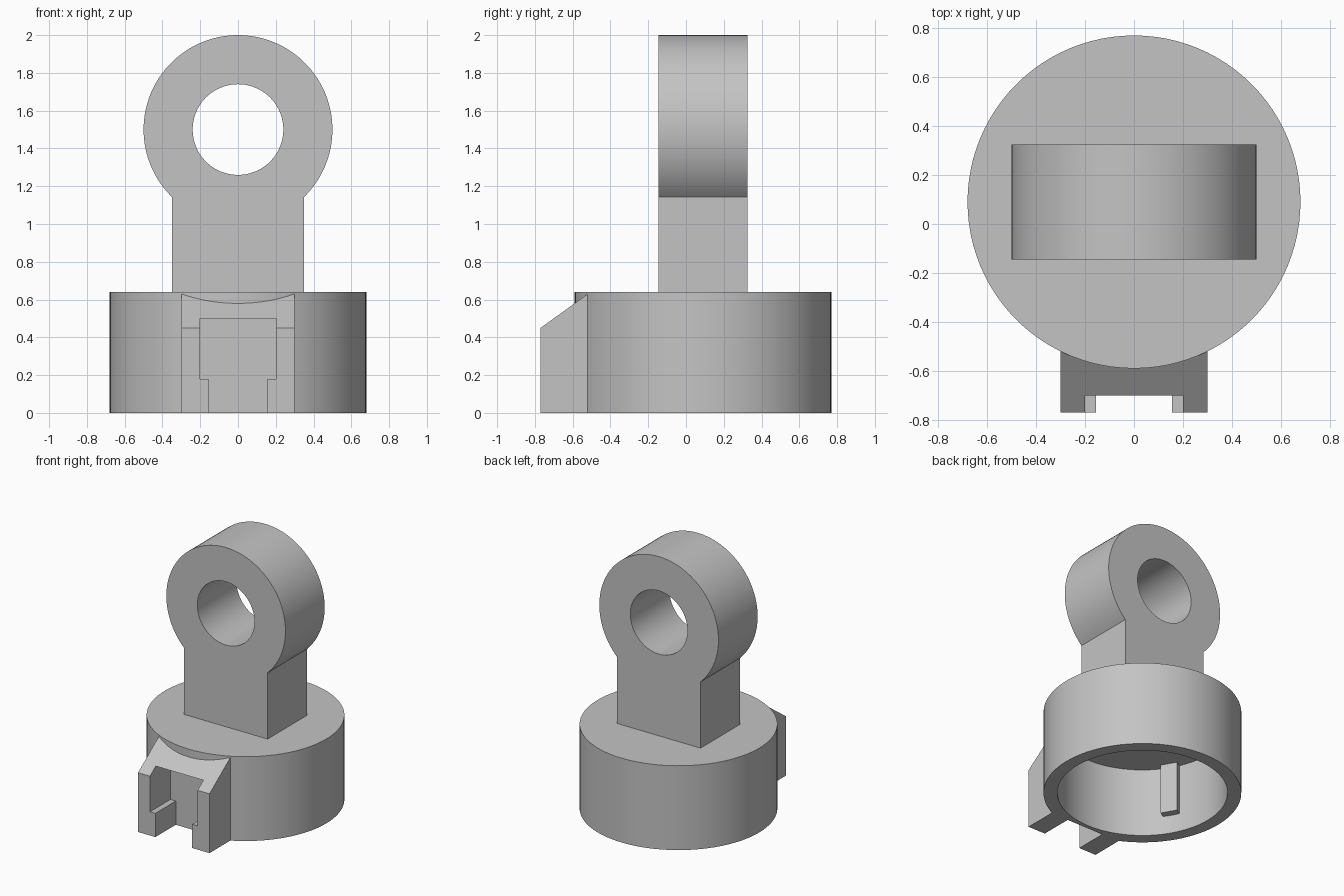
import bpy, bmesh, math
from mathutils import Matrix, Vector

if "Cube" in bpy.data.objects:
    bpy.data.objects.remove(bpy.data.objects["Cube"], do_unlink=True)

grey = bpy.data.materials.new("light_grey")
grey.use_nodes = True
tone = (0.55, 0.55, 0.55, 1)
grey.diffuse_color = tone
grey.node_tree.nodes["Principled BSDF"].inputs["Base Color"].default_value = tone

AXIS_Y = 0.09          # cap axis
OUTER, INNER, TOP, CEILING = 0.68, 0.585, 0.64, 0.52


def finish(bm, name, helper=False):
    bmesh.ops.recalc_face_normals(bm, faces=bm.faces)
    mesh = bpy.data.meshes.new(name)
    bm.to_mesh(mesh)
    bm.free()
    obj = bpy.data.objects.new(name, mesh)
    bpy.context.collection.objects.link(obj)
    mesh.materials.append(grey)
    obj.hide_render = helper
    return obj


def extrude(name, points, direction, helper=False):
    """Solid made by sweeping a flat outline along a vector."""
    bm = bmesh.new()
    face = bm.faces.new([bm.verts.new(p) for p in points])
    swept = bmesh.ops.extrude_face_region(bm, geom=[face], use_keep_orig=True)["geom"]
    moved = [v for v in swept if isinstance(v, bmesh.types.BMVert)]
    bmesh.ops.translate(bm, verts=moved, vec=Vector(direction))
    return finish(bm, name, helper)


def box(name, low, high, helper=False):
    (x0, y0, z0), (x1, y1, z1) = low, high
    outline = [(x0, y0, z0), (x1, y0, z0), (x1, y1, z0), (x0, y1, z0)]
    return extrude(name, outline, (0, 0, z1 - z0), helper)


def arc(radius, start, end, count):
    for i in range(count):
        a = math.radians(start + (end - start) * i / (count - 1))
        yield radius * math.cos(a), radius * math.sin(a)


def circle(radius, count=96):
    return list(arc(radius, 0, 360 - 360 / count, count))


def cut(obj, cutters):
    for cutter in cutters:
        mod = obj.modifiers.new("cut", "BOOLEAN")
        mod.operation, mod.solver, mod.object = "DIFFERENCE", "EXACT", cutter
    bpy.context.view_layer.objects.active = obj
    for mod in list(obj.modifiers):
        bpy.ops.object.modifier_apply(modifier=mod.name)


def smooth(obj):
    bpy.ops.object.select_all(action="DESELECT")
    obj.select_set(True)
    bpy.context.view_layer.objects.active = obj
    bpy.ops.object.shade_smooth_by_angle(angle=math.radians(30))


# Stepped slot cutters for the front bracket
slot = [box("slot_wide", (-0.2, -0.9, 0.18), (0.2, -0.525, 0.5), True),
        box("slot_narrow", (-0.155, -0.9, -0.1), (0.155, -0.525, 0.3), True)]

# Hollow round cap, open below
cap = extrude("round_cap", [(x, y + AXIS_Y, 0) for x, y in circle(OUTER)], (0, 0, TOP))
cavity = extrude("cavity", [(x, y + AXIS_Y, -0.1) for x, y in circle(INNER)],
                 (0, 0, CEILING + 0.1), True)
cut(cap, [cavity] + slot)
smooth(cap)

# Front bracket with a sloping top
side = [(-0.3, -0.77, 0), (-0.3, -0.52, 0), (-0.3, -0.52, 0.63), (-0.3, -0.77, 0.45)]
bracket = extrude("front_bracket", side, (0.6, 0, 0))
cut(bracket, slot)

# Eyelet: round head on a straight shank
HEAD_Z, HEAD_R, SHANK = 1.5, 0.5, 0.35
low = math.degrees(math.acos(SHANK / HEAD_R))
outline = [(x, -0.145, z + HEAD_Z) for x, z in arc(HEAD_R, -low, 180 + low, 80)]
outline += [(-SHANK, -0.145, TOP - 0.02), (SHANK, -0.145, TOP - 0.02)]
eyelet = extrude("eyelet", outline, (0, 0.47, 0))
hole = extrude("eye_hole", [(x, -0.5, z + HEAD_Z) for x, z in circle(0.24)], (0, 1.2, 0), True)
cut(eyelet, [hole])
smooth(eyelet)

# Inner ribs spaced evenly around the cavity
for i, angle in enumerate((90, 210, 330)):
    rib = box(f"inner_rib_{i + 1}", (INNER - 0.055, -0.06, 0.14), (INNER + 0.02, 0.06, CEILING + 0.02))
    rib.data.transform(Matrix.Translation((0, AXIS_Y, 0)) @ Matrix.Rotation(math.radians(angle), 4, "Z"))

# Remove the used cutters
for helper in slot + [cavity, hole]:
    bpy.data.objects.remove(helper, do_unlink=True)
